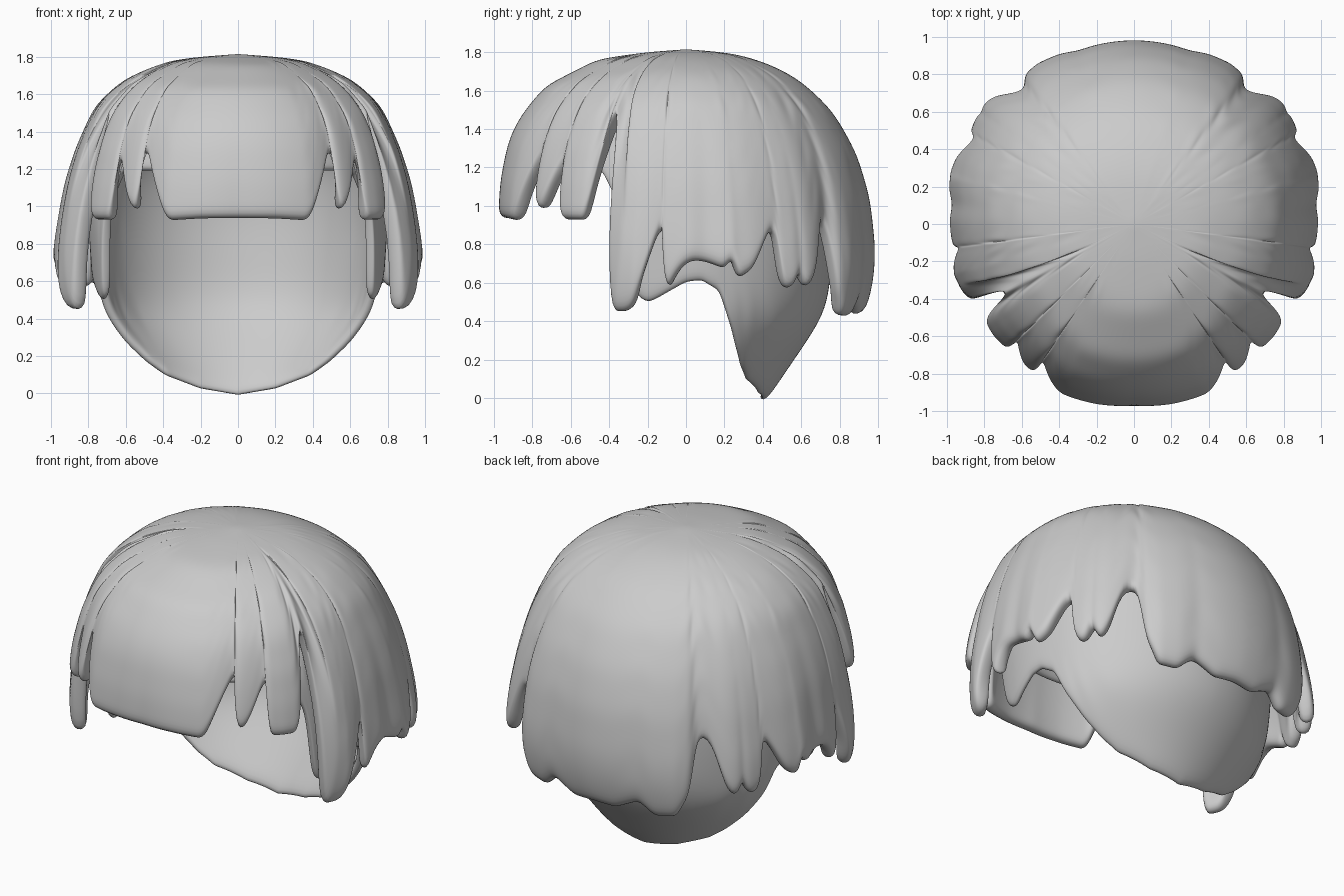
import bpy, math

if "Cube" in bpy.data.objects:
    bpy.data.objects.remove(bpy.data.objects["Cube"])


def sample(profile, z_end, rows):
    """Points evenly spaced along a (z, radius) profile cut off at z_end."""
    pts = [profile[0]]
    for (z0, r0), (z1, r1) in zip(profile, profile[1:]):
        if z1 <= z_end:
            k = (z0 - z_end) / (z0 - z1)
            pts.append((z_end, r0 + (r1 - r0) * k))
            break
        pts.append((z1, r1))
    cum = [0]
    for a, b in zip(pts, pts[1:]):
        cum.append(cum[-1] + math.dist(a, b))
    out = []
    for i in range(1, rows + 1):
        d, j = cum[-1] * i / rows, 0
        while j < len(pts) - 2 and cum[j + 1] < d:
            j += 1
        k = (d - cum[j]) / max(cum[j + 1] - cum[j], 1e-6)
        out.append(tuple(pts[j][n] + (pts[j + 1][n] - pts[j][n]) * k for n in (0, 1)))
    return out


def hair_shell(name, front, side, back, rim, thickness, use_radius, rows=16):
    """Right half of a dome with a jagged rim, mirrored, thickened and smoothed."""
    # rim points are (x, y, z) with an optional sideways bow in degrees
    ctrl = [(math.atan2(p[1], p[0]), math.hypot(p[0], p[1]), p[2],
             math.radians(p[3]) if len(p) > 3 else 0) for p in rim]
    cols = [ctrl[0]]
    for a, b in zip(ctrl, ctrl[1:]):
        n = max(1, round(math.degrees(b[0] - a[0]) / 3))
        cols += [tuple(p + (q - p) * i / n for p, q in zip(a, b)) for i in range(1, n + 1)]
    verts, faces = [(0, 0, side[0][0])], []
    for base, rad, z_rim, bow in cols:
        w = math.sin(base) ** 2
        other = back if base > 0 else front
        prof = [(s[0] + (o[0] - s[0]) * w, s[1] + (o[1] - s[1]) * w) for s, o in zip(side, other)]
        for i, (z, r) in enumerate(sample(prof, z_rim, rows)):
            t = (i + 1) / rows
            ang = base + bow * math.sin(math.pi * t * t)
            if use_radius:
                r *= 0.995 + (rad - 0.995) * t ** 3
            verts.append((max(0, r * math.cos(ang)), r * math.sin(ang), z))
    for c in range(len(cols) - 1):
        a, b = 1 + c * rows, 1 + (c + 1) * rows
        faces.append((0, a, b))
        faces += [(a + i, a + i + 1, b + i + 1, b + i) for i in range(rows - 1)]
    me = bpy.data.meshes.new(name)
    me.from_pydata(verts, [], faces)
    me.shade_smooth()
    ob = bpy.data.objects.new(name, me)
    bpy.context.collection.objects.link(ob)
    m = ob.modifiers.new("mirror", 'MIRROR')
    m.use_clip = True
    m = ob.modifiers.new("thickness", 'SOLIDIFY')
    m.thickness, m.offset = thickness, -1
    m = ob.modifiers.new("smooth", 'SUBSURF')
    m.levels = m.render_levels = 2
    return ob


# Outer hair: fringe, side locks and scalloped back
front = [(1.815, 0), (1.80, .2), (1.765, .46), (1.62, .745), (1.44, .89), (1.3, .945), (1.1, .985), (.8, 1), (.6, .98), (.4, .93)]
side = [(1.815, 0), (1.80, .2), (1.78, .37), (1.69, .6), (1.55, .765), (1.3, .88), (1.1, .94), (.8, .99), (.6, 1), (.4, .96)]
back = [(1.815, 0), (1.80, .2), (1.78, .32), (1.69, .55), (1.52, .75), (1.3, .885), (1.06, .965), (.8, 1), (.6, 1), (.4, .94)]
fringe = [(0, -.98, .935), (.2, -.975, .935), (.4, -.92, .925), (.53, -.81, 1.3), (.54, -.81, 1.3),
          (.545, -.815, .98), (.6, -.78, .98), (.68, -.69, 1.25), (.69, -.69, 1.25), (.695, -.685, .93),
          (.77, -.62, .93), (.82, -.54, .93), (.83, -.5, 1.15)]
side_lock = [(.86, -.48, 1.5), (.88, -.44, 1.5), (.9, -.43, .9, 5), (.9, -.42, .44, 5), (.95, -.33, .44, 3),
             (.97, -.28, .48, 1), (.97, -.14, .88), (.97, -.13, .88), (.97, -.12, .54), (.99, -.03, .68), (1, .03, .72)]
back_locks = [(.98, .1, .71), (1, .2, .67), (1, .25, .74), (.99, .28, .62), (.96, .36, .67),
              (.9, .45, .87), (.88, .48, .87), (.88, .5, .63), (.87, .53, .56), (.85, .58, .58),
              (.82, .6, .67), (.82, .64, .56), (.76, .69, .61), (.68, .72, .92), (.6, .74, .94),
              (.59, .79, .58), (.53, .86, .42), (.4, .91, .41), (.3, .92, .49), (.15, .96, .42), (0, .975, .43)]
hair_shell("outer_hair", front, side, back, fringe + side_lock + back_locks, .09, True)

# Inner hair: lining under the cap that falls to a point at the nape
side_in = [(1.72, 0), (1.67, .4), (1.5, .65), (1.2, .78), (.9, .8), (.6, .78), (.43, .76), (.27, .68), (.05, .5), (-.04, .43)]
back_in = [(1.72, 0), (1.67, .4), (1.5, .62), (1.2, .76), (.9, .77), (.6, .75), (.43, .72), (.27, .61), (.05, .46), (-.04, .40)]
rim_in = [(0, -1, 1.2), (.6, -.55, 1.2), (.64, -.44, 1.18), (.7, -.33, .97), (.73, -.27, .53), (.74, -.2, .49),
          (.74, -.14, .52), (.75, 0, .6), (.75, .08, .61), (.74, .18, .55), (.71, .22, .42), (.6, .27, .25),
          (.5, .3, .15), (.4, .33, .08), (.2, .38, .01), (0, .39, -.025)]
hair_shell("inner_hair", side_in, side_in, back_in, rim_in, .05, False)
